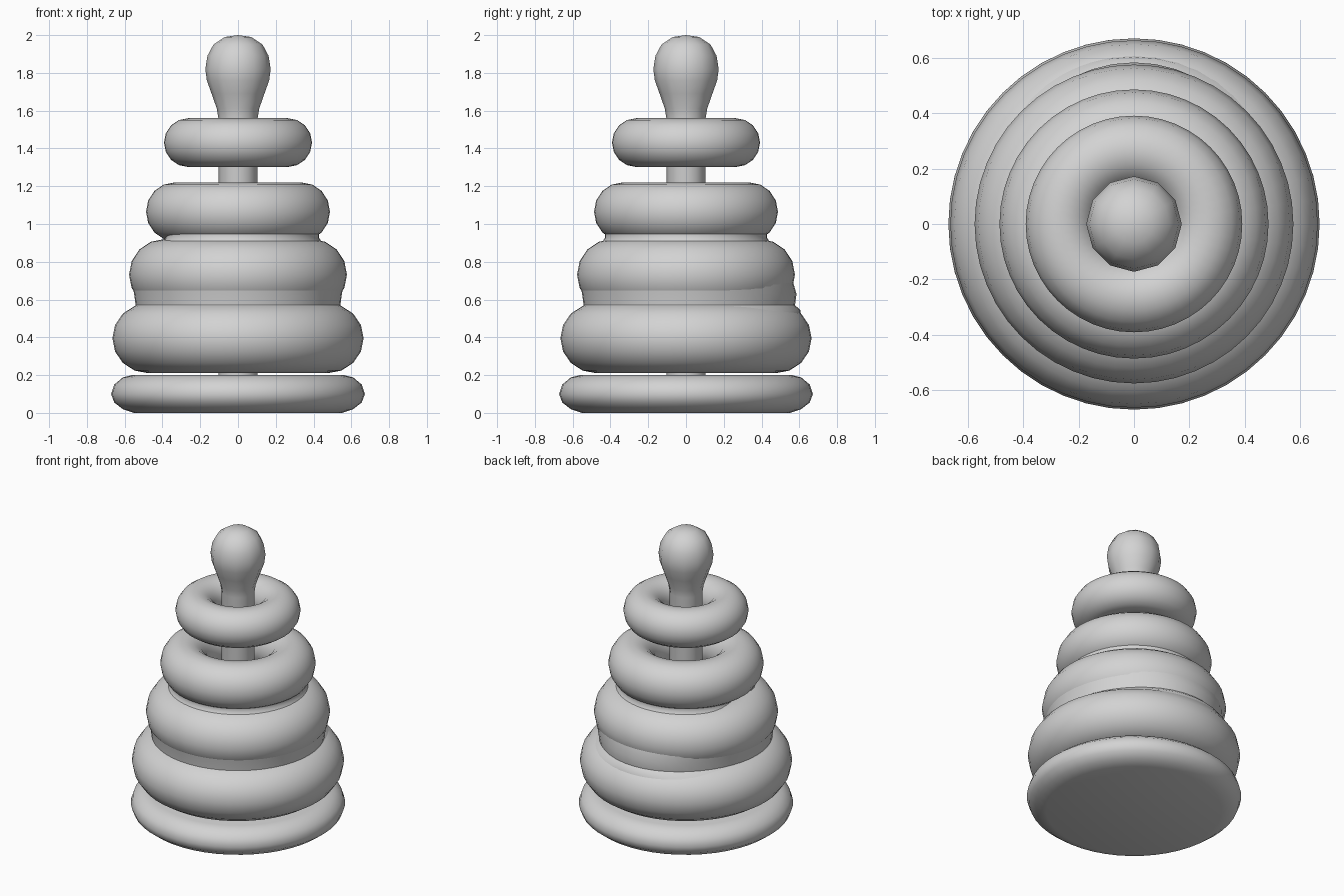
import bpy
import bmesh
from math import sin, cos, pi

cube = bpy.data.objects.get("Cube")
if cube:
    bpy.data.objects.remove(cube, do_unlink=True)

# Single material
GREY = (0.65, 0.65, 0.65, 1)
plain_grey = bpy.data.materials.new("plain_grey")
plain_grey.use_nodes = True
plain_grey.diffuse_color = GREY
plain_grey.node_tree.nodes["Principled BSDF"].inputs["Base Color"].default_value = GREY


def lathe(name, profile, sides, closed=False, bulge=None):
    """Spin (radius, z) points around z; bulge(angle, index) adds to the radius."""
    bm = bmesh.new()
    loops = []
    for i, (r, z) in enumerate(profile):
        if r == 0:
            loops.append([bm.verts.new((0, 0, z))] * sides)
            continue
        loop = []
        for s in range(sides):
            a = 2 * pi * s / sides
            rad = r + (bulge(a, i) if bulge else 0)
            loop.append(bm.verts.new((rad * cos(a), rad * sin(a), z)))
        loops.append(loop)
    pairs = list(zip(loops, loops[1:]))
    if closed:
        pairs.append((loops[-1], loops[0]))
    for low, high in pairs:
        for s in range(sides):
            t = (s + 1) % sides
            corners = dict.fromkeys((low[s], low[t], high[t], high[s]))
            bm.faces.new(list(corners))
    mesh = bpy.data.meshes.new(name)
    bm.to_mesh(mesh)
    bm.free()
    obj = bpy.data.objects.new(name, mesh)
    bpy.context.collection.objects.link(obj)
    mesh.materials.append(plain_grey)
    bpy.ops.object.select_all(action='DESELECT')
    obj.select_set(True)
    bpy.context.view_layer.objects.active = obj
    bpy.ops.object.shade_smooth_by_angle(angle=pi / 4)
    return obj


def ring(name, outer, bottom, top, width):
    """Rounded ring: outer radius, height range and half width of its section."""
    mid, half = (bottom + top) / 2, (top - bottom) / 2
    section = [(outer - width + width * cos(2 * pi * k / 16),
                mid + half * sin(2 * pi * k / 16)) for k in range(16)]
    return lathe(name, section, 48, closed=True)


# Base disc with a rounded rim
lathe("base", [(0, 0), (.55, 0), (.61, .02), (.655, .055), (.672, .1),
               (.655, .15), (.61, .188), (.56, .2), (0, .2)], 48)

# Stacked rings, largest at the bottom
ring("large_ring", .665, .21, .58, .19)
ring("medium_ring", .577, .545, .92, .187)
ring("small_ring", .487, .91, 1.22, .15)
ring("top_ring", .392, 1.302, 1.56, .128)

# Soft webs that join the three lower rings, fuller towards the back
lathe("lower_web", [(.565, .7), (.55, .63), (.542, .57), (.57, .545), (.61, .51)], 48,
      bulge=lambda a, i: .035 * max(0, sin(a)) ** 4 if i in (1, 2, 3) else 0)
lathe("upper_web", [(.5, .865), (.45, .895), (.43, .925), (.43, .96), (.45, .99)], 48,
      bulge=lambda a, i: -.05 * max(0, -cos(a)) ** 12 if i in (1, 2, 3) else 0)

# Pole ending in a rounded knob
lathe("pole_and_knob", [(0, .1), (.104, .1), (.104, 1.56), (.112, 1.61), (.14, 1.69),
                        (.165, 1.76), (.173, 1.82), (.162, 1.89), (.13, 1.95),
                        (.07, 1.99), (0, 2)], 12)
